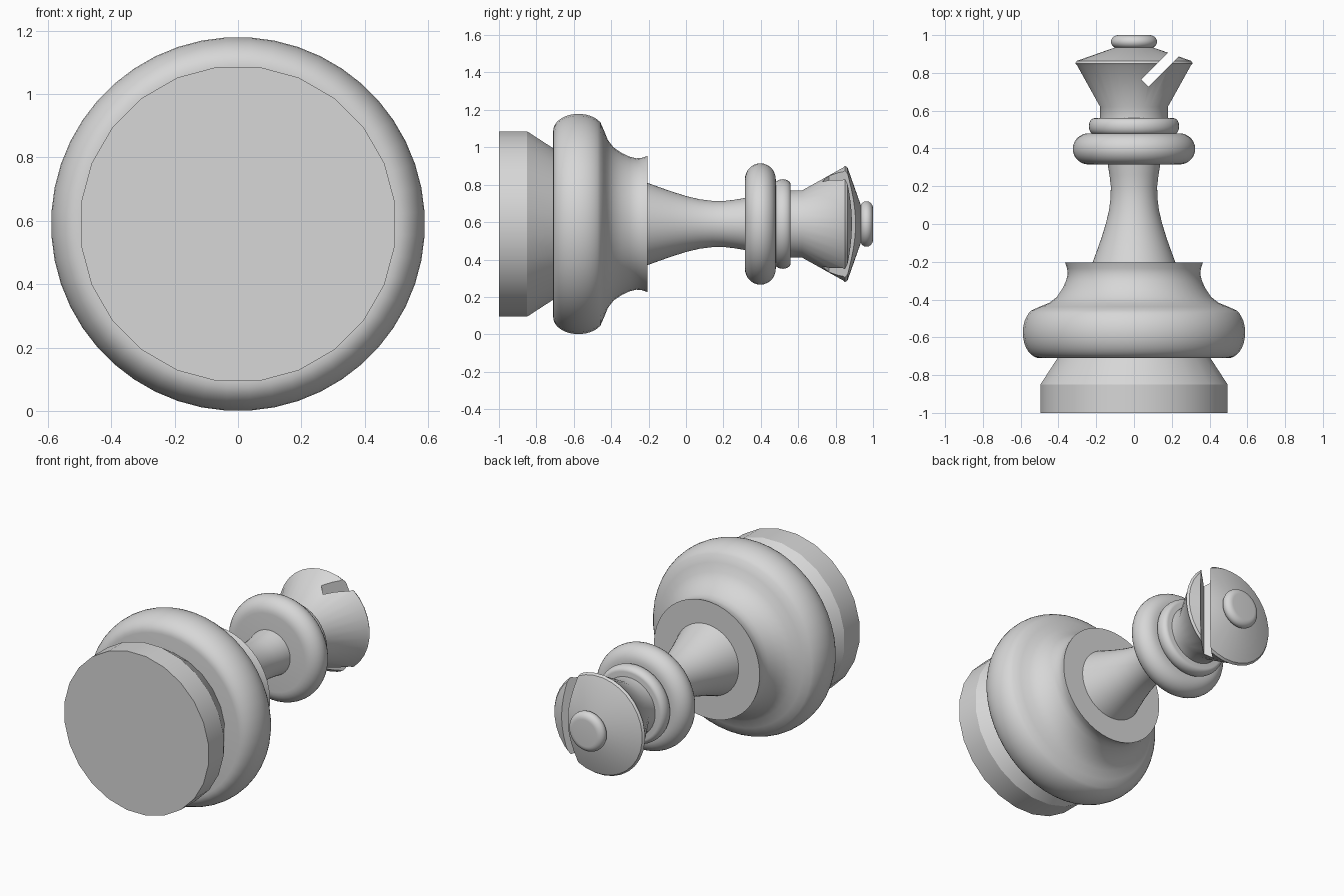
import bpy, bmesh
from math import sin, cos, pi, radians
from mathutils import Vector, Matrix

AXIS_Z = 0.59  # height of the lying piece's centre line

cube = bpy.data.objects.get("Cube")
if cube:
    bpy.data.objects.remove(cube, do_unlink=True)

grey = bpy.data.materials.new("plain grey")
grey.use_nodes = True
grey.diffuse_color = (0.68, 0.68, 0.68, 1)
grey.node_tree.nodes["Principled BSDF"].inputs["Base Color"].default_value = grey.diffuse_color


def rounded_edge(y0, y1, radius, depth, end=90, steps=14):
    """Profile of a disc rim, as (radius, y) points along an elliptical arc."""
    mid, half = (y0 + y1) / 2, (y1 - y0) / 2
    angles = [radians(-90 + (end + 90) * i / steps) for i in range(steps + 1)]
    return [(radius - depth + depth * cos(a), mid + half * sin(a)) for a in angles]


def lathe(name, profile, sides=48):
    """Turn a (radius, y) profile round the y axis into a closed solid."""
    bm = bmesh.new()
    points = [(0, profile[0][1])] + profile + [(0, profile[-1][1])]
    turn = Matrix.Rotation(pi / sides, 3, 'Y')
    verts = [bm.verts.new(turn @ Vector((r, y, 0))) for r, y in points]
    edges = [bm.edges.new(pair) for pair in zip(verts, verts[1:])]
    bmesh.ops.spin(bm, geom=verts + edges, cent=(0, 0, 0), axis=(0, 1, 0),
                   angle=2 * pi, steps=sides)
    bmesh.ops.remove_doubles(bm, verts=bm.verts, dist=1e-4)
    bmesh.ops.recalc_face_normals(bm, faces=bm.faces)
    mesh = bpy.data.meshes.new(name)
    bm.to_mesh(mesh)
    bm.free()
    mesh.materials.append(grey)
    obj = bpy.data.objects.new(name, mesh)
    obj.location.z = AXIS_Z
    bpy.context.collection.objects.link(obj)
    return obj


def select_only(obj):
    bpy.ops.object.select_all(action='DESELECT')
    obj.select_set(True)
    bpy.context.view_layer.objects.active = obj


# Foot: plain drum with a chamfered shoulder
foot = lathe("foot", [(0.5, -1), (0.5, -0.85), (0.405, -0.705)], sides=24)

# Body: fat rounded rim flowing into a flared cove
cove = [(0.50, -0.438), (0.45, -0.418), (0.41, -0.387), (0.38, -0.343),
        (0.36, -0.30), (0.352, -0.265), (0.355, -0.235), (0.365, -0.205)]
body = lathe("body", rounded_edge(-0.71, -0.44, 0.59, 0.09, end=60) + cove)

# Stem: waisted column
stem = lathe("stem", [(0.222, -0.21), (0.2, -0.15), (0.175, -0.08), (0.15, 0),
                      (0.133, 0.07), (0.124, 0.14), (0.123, 0.2),
                      (0.13, 0.26), (0.14, 0.32)])

# Collars
large_collar = lathe("large_collar", rounded_edge(0.315, 0.48, 0.325, 0.085))
small_collar = lathe("small_collar", rounded_edge(0.475, 0.56, 0.24, 0.03))

# Head: neck, flaring cone and shallow conical cap
head = lathe("head", [(0.18, 0.55), (0.18, 0.62), (0.302, 0.838), (0.313, 0.85),
                      (0.303, 0.864), (0.1, 0.935)], sides=32)

# Finial button
finial = lathe("finial", rounded_edge(0.93, 1.0, 0.122, 0.04))

# Diagonal slot cut right through the head
direction = Vector((1, 1, 0)).normalized()
length = 0.5
bpy.ops.mesh.primitive_cube_add(size=1)
cutter = bpy.context.object
cutter.name = "slot_cutter"
cutter.hide_render = True
cutter.scale = (length, 0.053, 1)
cutter.rotation_euler.z = radians(45)
cutter.location = Vector((0.058, 0.746, AXIS_Z)) + direction * length / 2
slot = head.modifiers.new("slot", 'BOOLEAN')
slot.operation = 'DIFFERENCE'
slot.solver = 'EXACT'
slot.object = cutter
select_only(head)
bpy.ops.object.modifier_apply(modifier=slot.name)
bpy.data.objects.remove(cutter, do_unlink=True)

# Smooth shading with crisp edges
for part in (foot, body, stem, large_collar, small_collar, head, finial):
    select_only(part)
    bpy.ops.object.shade_smooth_by_angle(angle=radians(30))
